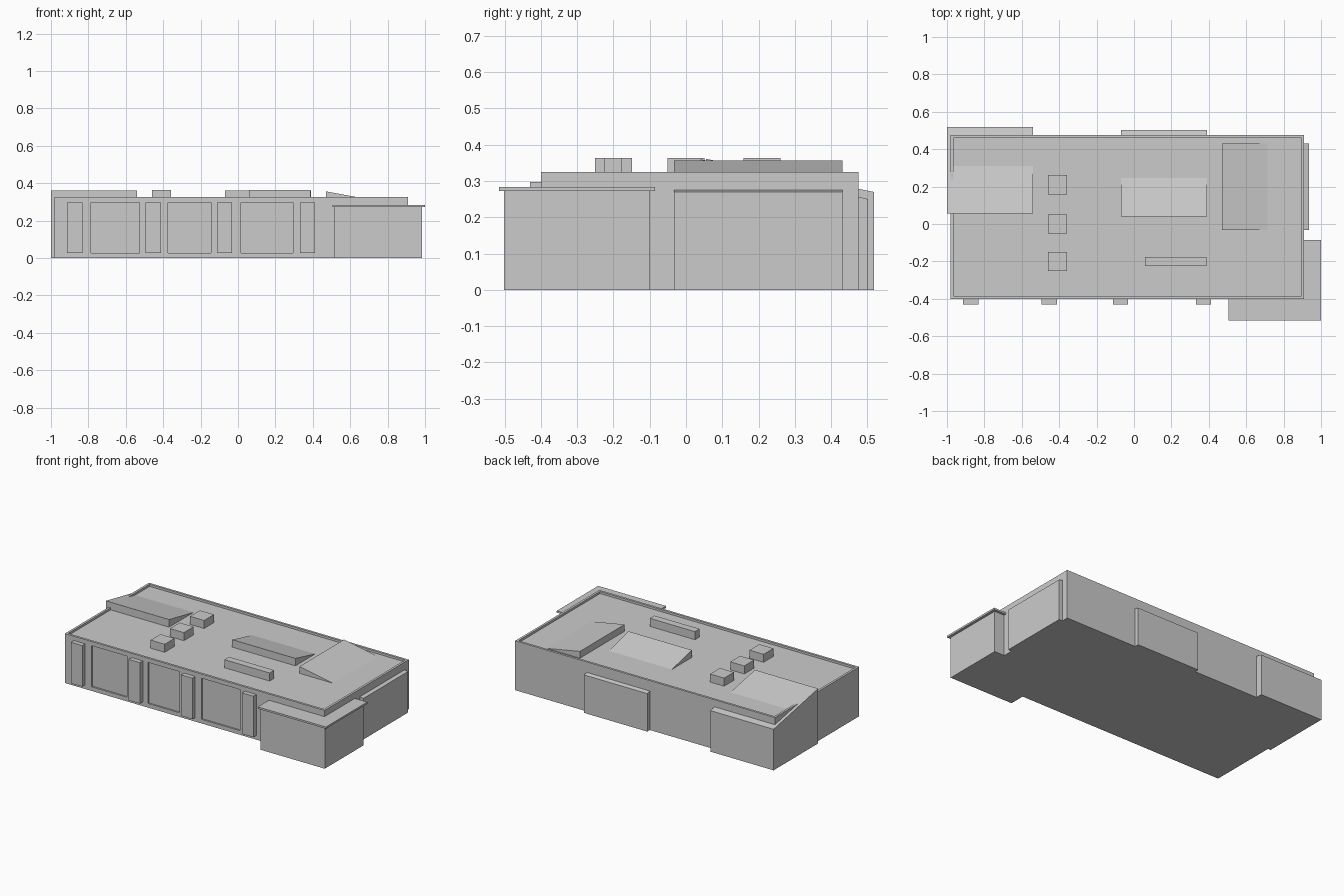
import bpy
import bmesh

if "Cube" in bpy.data.objects:
    bpy.data.objects.remove(bpy.data.objects["Cube"])

GREY = (0.6, 0.6, 0.6, 1)
grey = bpy.data.materials.new("plain grey")
grey.use_nodes = True
grey.diffuse_color = GREY
grey.node_tree.nodes["Principled BSDF"].inputs["Base Color"].default_value = GREY

ROOF = 0.311
PARAPET = 0.325


def add_prism(bm, profile, offset):
    """Extrude a closed loop of points along an offset."""
    face = bm.faces.new([bm.verts.new(p) for p in profile])
    new = bmesh.ops.extrude_face_region(bm, geom=[face])["geom"]
    moved = [g for g in new if isinstance(g, bmesh.types.BMVert)]
    bmesh.ops.translate(bm, verts=moved, vec=offset)


def add_box(bm, x, y, z):
    loop = [(x[0], y[0], z[0]), (x[1], y[0], z[0]), (x[1], y[1], z[0]), (x[0], y[1], z[0])]
    add_prism(bm, loop, (0, 0, z[1] - z[0]))


def finish(name, bm):
    bmesh.ops.recalc_face_normals(bm, faces=bm.faces)
    mesh = bpy.data.meshes.new(name)
    bm.to_mesh(mesh)
    bm.free()
    mesh.materials.append(grey)
    obj = bpy.data.objects.new(name, mesh)
    bpy.context.collection.objects.link(obj)
    return obj


def box(name, x, y, z):
    bm = bmesh.new()
    add_box(bm, x, y, z)
    return finish(name, bm)


def prism(name, profile, offset):
    bm = bmesh.new()
    add_prism(bm, profile, offset)
    return finish(name, bm)


# Main hall, with the roof sunk behind a parapet and shallow front panels
hall = box("main_hall", (-0.98, 0.91), (-0.4, 0.475), (0, PARAPET))
bm = bmesh.new()
add_box(bm, (-0.965, 0.895), (-0.385, 0.46), (ROOF, 0.5))
for x in ((-0.786, -0.527), (-0.375, -0.145), (0.015, 0.295)):
    add_box(bm, x, (-0.5, -0.39), (0.027, 0.297))
cutter = finish("recess_cutter", bm)
cutter.hide_render = True
cut = hall.modifiers.new("recesses", "BOOLEAN")
cut.operation = "DIFFERENCE"
cut.solver = "EXACT"
cut.object = cutter
bpy.context.view_layer.objects.active = hall
bpy.ops.object.modifier_apply(modifier=cut.name)
bpy.data.objects.remove(cutter)

# Front pilasters
for i, x in enumerate((-0.873, -0.453, -0.072, 0.372)):
    box(f"pilaster_{i + 1}", (x - 0.041, x + 0.041), (-0.43, -0.395), (0.027, 0.297))

# Corner annex and its overhanging roof slab
box("annex", (0.517, 0.983), (-0.502, -0.1), (0, 0.272))
box("annex_roof", (0.505, 1.0), (-0.515, -0.085), (0.272, 0.284))

# Bays with sloping roofs: two fall to the back, one falls to the side
for name, x, y, top, low in (
    ("back_corner_bay", (-1.0, -0.54), (0.055, 0.518), 0.361, 0.27),
    ("back_middle_bay", (-0.07, 0.39), (0.04, 0.502), 0.36, 0.25),
):
    prism(name, [(x[0], y[0], 0), (x[0], y[1], 0), (x[0], y[1], low), (x[0], y[0], top)],
          (x[1] - x[0], 0, 0))
prism("side_bay", [(0.47, -0.033, 0), (0.935, -0.033, 0), (0.935, -0.033, 0.27),
                   (0.47, -0.033, 0.356)], (0, 0.464, 0))

# Rooftop units
for i, y in enumerate((-0.2, 0.0, 0.21)):
    box(f"roof_unit_{i + 1}", (-0.46, -0.358), (y - 0.051, y + 0.051), (ROOF, 0.364))
box("long_roof_unit", (0.058, 0.387), (-0.224, -0.176), (ROOF, 0.364))
